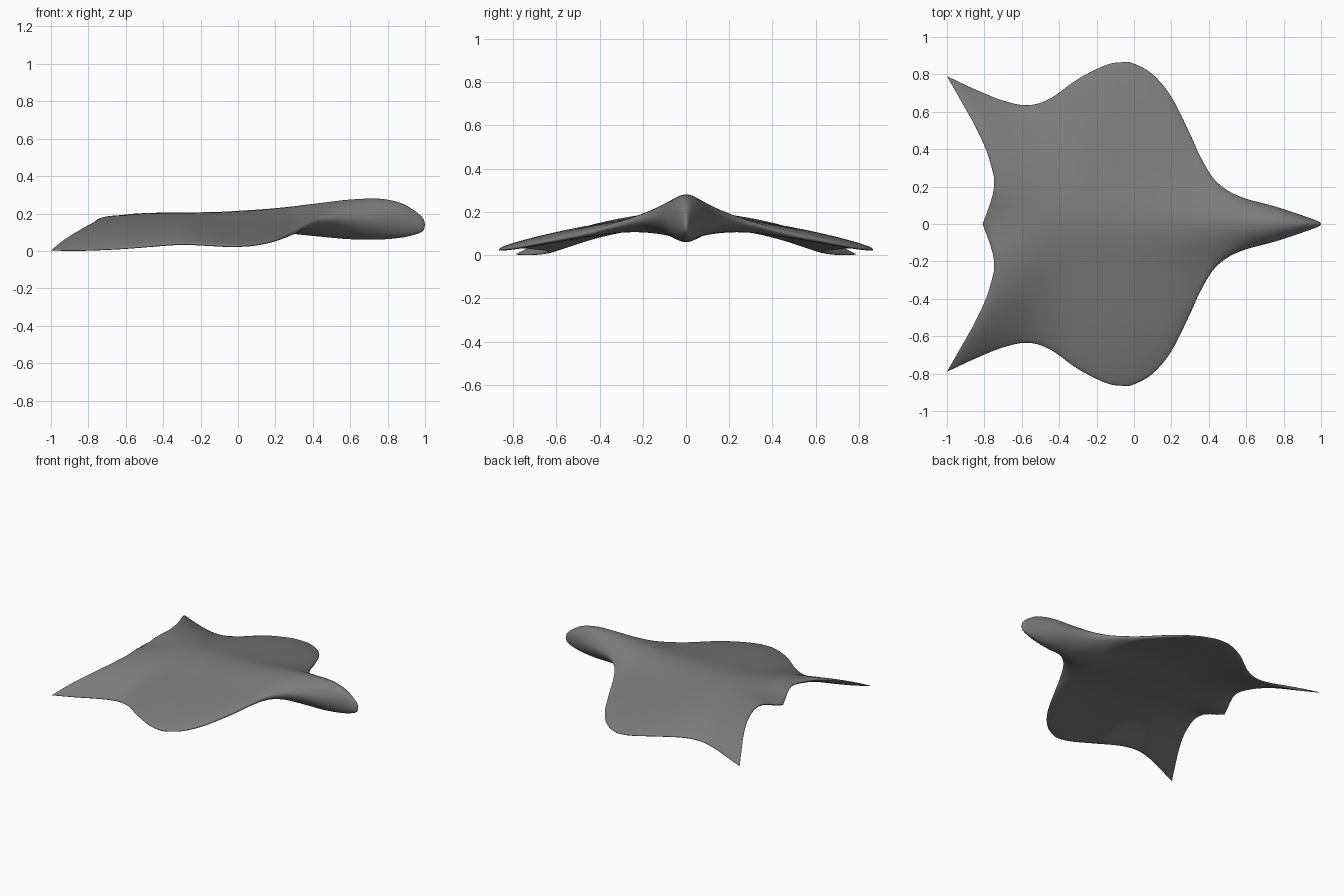
import bpy, bmesh, math

if "Cube" in bpy.data.objects:
    bpy.data.objects.remove(bpy.data.objects["Cube"])

# Stations nose to tail: edge x, half span, edge height, centre top, centre bottom
STATIONS = [
    (1.0, 0.0, .15, .15, .15), (.99, .012, .152, .185, .12), (.95, .028, .16, .222, .10),
    (.87, .056, .175, .268, .082), (.75, .095, .183, .291, .072), (.6, .135, .186, .286, .074),
    (.5, .18, .182, .275, .082), (.42, .25, .168, .265, .09), (.35, .37, .137, .257, .097),
    (.3, .48, .108, .25, .102), (.2, .68, .068, .24, .11), (.1, .80, .045, .232, .115),
    (0, .857, .037, .226, .12), (-.06, .865, .037, .222, .122), (-.15, .85, .042, .219, .125),
    (-.3, .775, .048, .217, .13), (-.45, .67, .038, .217, .135), (-.57, .635, .028, .217, .14),
    (-.7, .66, .02, .218, .145), (-.85, .72, .014, .218, .15), (-1, .79, .014, .218, .155),
]
# Trailing edge x at even steps from centre to tail spike
TRAIL = [(v,) for v in (-.81, -.78, -.755, -.747, -.765, -.79, -.825, -.865, -.91, -.955, -1)]
RING, SUB = 96, 5


def spline(pts, t):
    """Smooth curve through the points, t in index units."""
    i = max(0, min(int(t), len(pts) - 2))
    f = t - i
    b, c = pts[i], pts[i + 1]
    a = pts[i - 1] if i else [2 * p - q for p, q in zip(b, c)]
    d = pts[i + 2] if i + 2 < len(pts) else [2 * q - p for p, q in zip(b, c)]
    return [.5 * (2 * q + (r - p) * f + (2 * p - 5 * q + 4 * r - s) * f * f
                  + (3 * q - p - 3 * r + s) * f ** 3) for p, q, r, s in zip(a, b, c, d)]


def section(t):
    """One closed cross-section of the body and both wings."""
    xe, ye, ze, top, bot = spline(STATIONS, t)
    k = min(1, max(0, (-.2 - xe) / .8))
    front = min(1, max(0, (xe - .3) / .3))
    zc, hc = (top + bot) / 2, (top - bot) / 2
    close = math.sqrt(max(0, 1 - k ** 7))
    pts = []
    for j in range(RING):
        a = 2 * math.pi * j / RING
        s, w = math.cos(a), math.sin(a)
        u = abs(s)
        y = s * ye
        x = xe if k == 0 else -.2 + k * (spline(TRAIL, u * 10)[0] + .2)
        mid = zc + (ze - zc) * u ** (1.55 + .75 * k)
        mid -= .06 * k ** 4 * math.exp(-(y / .11) ** 2)  # drooping tail stub
        h = .028 + (hc - .028) * math.exp(-(y / .2) ** 2)
        if hc < .028:
            h = hc
        h *= abs(w) ** (.75 + .25 * front) * close
        pts.append((x, y, mid + math.copysign(h, w)))
    return pts


# Winged body lofted through the sections
bm = bmesh.new()
count = (len(STATIONS) - 1) * SUB
rows = [[bm.verts.new(p) for p in section(i / SUB)] for i in range(count)]
rows += [[bm.verts.new(p) for p in section(count / SUB - e)] for e in (.1, .04, .01, 0)]
for r0, r1 in zip(rows, rows[1:]):
    for j in range(RING):
        n = (j + 1) % RING
        bm.faces.new((r0[j], r0[n], r1[n], r1[j]))
bmesh.ops.remove_doubles(bm, verts=bm.verts, dist=.0004)
bmesh.ops.recalc_face_normals(bm, faces=bm.faces)

# Rest on the ground
low = min(v.co.z for v in bm.verts)
for v in bm.verts:
    v.co.z -= low
for f in bm.faces:
    f.smooth = True
mesh = bpy.data.meshes.new("winged_body")
bm.to_mesh(mesh)
bm.free()
obj = bpy.data.objects.new("winged_body", mesh)
bpy.context.collection.objects.link(obj)

# Dark grey skin
mat = bpy.data.materials.new("dark_grey")
mat.diffuse_color = (.2, .2, .2, 1)
mat.use_nodes = True
mat.node_tree.nodes["Principled BSDF"].inputs["Base Color"].default_value = mat.diffuse_color
mesh.materials.append(mat)
